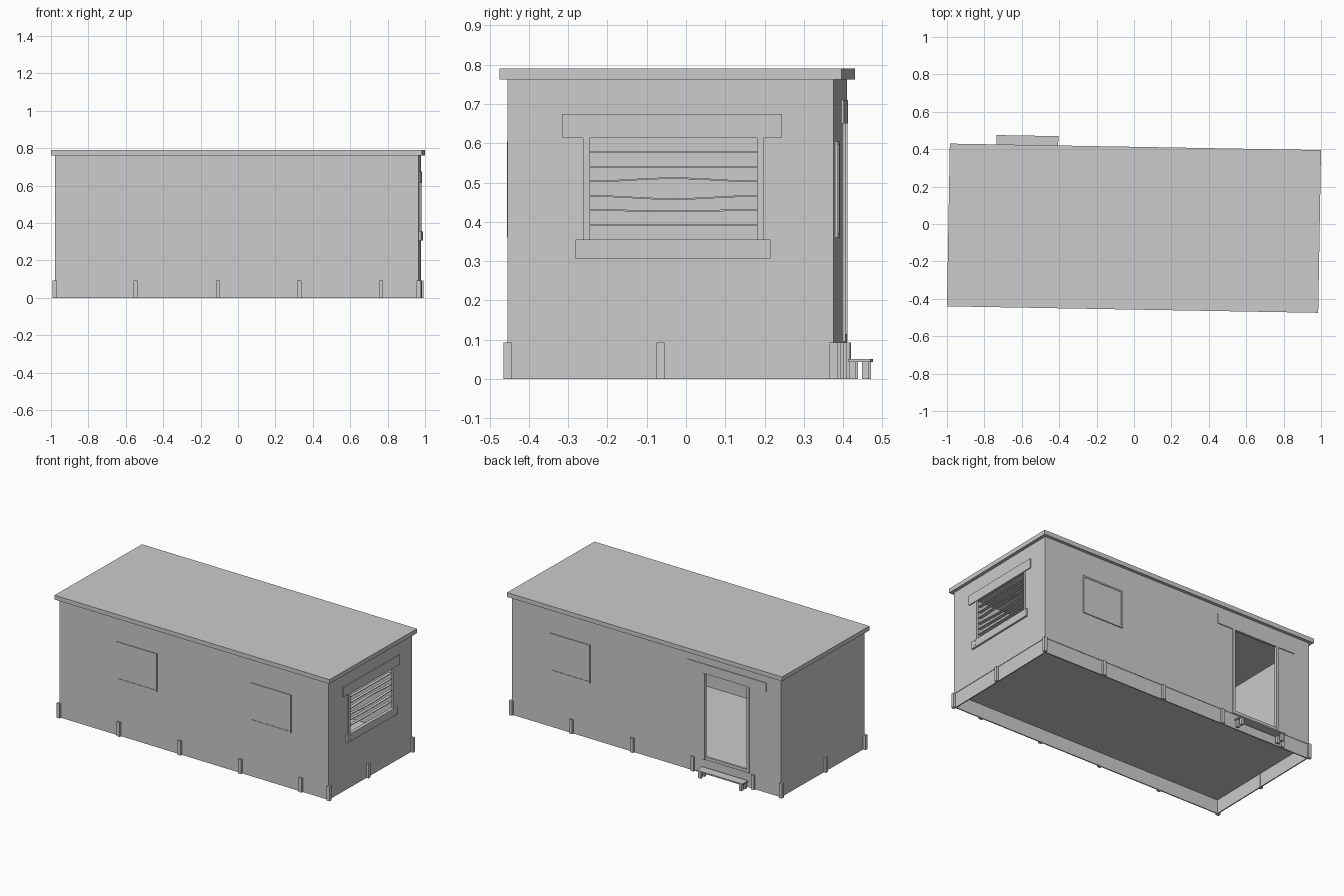
import bpy, math
from mathutils import Matrix

if "Cube" in bpy.data.objects:
    bpy.data.objects.remove(bpy.data.objects["Cube"])

# The whole cabin is turned one degree clockwise and shifted slightly forward
PLACE = Matrix.Translation((0, -0.0225, 0)) @ Matrix.Rotation(math.radians(-1), 4, 'Z')
L, W = 0.972, 0.415            # half length and half width of the walls
SKIRT, EAVE, TOP = 0.093, 0.762, 0.79


def mesh_object(name, verts, faces):
    me = bpy.data.meshes.new(name)
    me.from_pydata(verts, [], faces)
    ob = bpy.data.objects.new(name, me)
    bpy.context.collection.objects.link(ob)
    ob.matrix_world = PLACE
    return ob


def box(name, x0, x1, y0, y1, z0, z1):
    verts = [(x, y, z) for z in (z0, z1) for x, y in ((x0, y0), (x1, y0), (x1, y1), (x0, y1))]
    faces = [(3, 2, 1, 0), (4, 5, 6, 7), (0, 1, 5, 4), (1, 2, 6, 5), (2, 3, 7, 6), (3, 0, 4, 7)]
    return mesh_object(name, verts, faces)


def cutter(name, *size):
    ob = box(name, *size)
    ob.hide_render = True
    ob.display_type = 'WIRE'
    return ob


def cut(ob, *cutters):
    for c in cutters:
        m = ob.modifiers.new("cut", 'BOOLEAN')
        m.operation = 'DIFFERENCE'
        m.solver = 'EXACT'
        m.object = c


# Hollow walls with a doorway at the back and a window at the right end
T = 0.01
DX0, DX1, DZ = -0.727, -0.425, 0.65
WY0, WY1, WZ0, WZ1 = -0.205, 0.22, 0.355, 0.613
cavity = cutter("cavity_cutter", -L + T, L - T, -W + T, W - T, -0.2, 1)
doorway = cutter("doorway_cutter", DX0, DX1, W - 0.05, W + 0.05, 0.1, DZ)
opening = cutter("window_cutter", L - 0.05, L + 0.05, WY0, WY1, WZ0, WZ1)
walls = box("walls", -L, L, -W, W, SKIRT, EAVE)
cut(walls, cavity, doorway, opening)

# Skirt below the walls, floor and roof slab
S = 0.003
skirt = box("skirt", -L + S, L - S, -W + S, W - S, 0, SKIRT)
cut(skirt, cavity)
box("floor", -L + T, L - T, -W + T, W - T, 0.088, 0.098)
box("roof", -0.9925, 0.9925, -0.435, 0.435, EAVE, TOP)

# Foundation pegs around the base
xs = (-0.974, -0.54, -0.10, 0.335, 0.772, 0.974)
pegs = [(x, -W) for x in xs] + [(-x, W) for x in xs] + [(L, -0.025), (-L, -0.025)]
for i, (x, y) in enumerate(pegs):
    box(f"peg_{i}", x - 0.011, x + 0.011, y - 0.01, y + 0.01, 0, SKIRT)


# Closed windows: a thin frame around a pane, side = -1 front, 1 back
def closed_window(name, x0, x1, side):
    z0, z1, b = 0.36, 0.605, 0.01

    def strip(part, a0, a1, c0, c1, out):
        y0, y1 = sorted((side * (W - 0.002), side * (W + out)))
        box(f"{name}_{part}", a0, a1, y0, y1, c0, c1)
    strip("pane", x0 + b, x1 - b, z0 + b, z1 - b, 0.003)
    strip("frame_top", x0, x1, z1 - b, z1, 0.006)
    strip("frame_bottom", x0, x1, z0, z0 + b, 0.006)
    strip("frame_left", x0, x0 + b, z0 + b, z1 - b, 0.006)
    strip("frame_right", x1 - b, x1, z0 + b, z1 - b, 0.006)


closed_window("front_window_left", -0.555, -0.265, -1)
closed_window("front_window_right", 0.412, 0.702, -1)
closed_window("back_window", 0.405, 0.692, 1)

# Trim around the open end window
box("window_lintel", L - 0.002, L + 0.006, -0.275, 0.284, WZ1, 0.675)
box("window_sill", L - 0.002, L + 0.012, -0.242, 0.255, 0.307, WZ0)
for y, part in ((WY0 - 0.017, "front"), (WY1, "back")):
    box(f"window_jamb_{part}", L - T, L + 0.004, y, y + 0.017, WZ0, WZ1)
for i, (y, z) in enumerate([(y, z) for y in (-0.207, 0.232) for z in (0.318, 0.345)]):
    box(f"sill_nail_{i}", L + 0.011, L + 0.014, y - 0.0015, y + 0.0015, z - 0.0015, z + 0.0015)

# Blind slats, the middle ones bent apart
for i, (z, bow) in enumerate(((0.577, 0), (0.54, 0), (0.503, 0.008), (0.466, -0.008), (0.43, -0.003), (0.393, 0))):
    n = 12 if bow else 1
    verts, faces = [], []
    for k in range(n + 1):
        t = k / n
        y, h = WY0 + t * (WY1 - WY0), z + bow * math.sin(math.pi * t) ** 2
        verts += [(x, y, h + d) for x, d in ((L - 0.026, -0.002), (L - 0.006, -0.002), (L - 0.006, 0.002), (L - 0.026, 0.002))]
    for k in range(n):
        a = 4 * k
        faces += [(a + j, a + (j + 1) % 4, a + 4 + (j + 1) % 4, a + 4 + j)[::-1] for j in range(4)]
    faces += [(0, 1, 2, 3)[::1], tuple(4 * n + j for j in (3, 2, 1, 0))]
    mesh_object(f"blind_slat_{i}", verts, faces)

# Door trim and threshold
box("door_lintel", -0.865, -0.297, W - 0.002, W + 0.005, DZ, 0.71)
for x, part in ((DX0 - 0.017, "left"), (DX1, "right")):
    box(f"door_jamb_{part}", x, x + 0.017, W - T, W + 0.006, 0.095, DZ)
box("door_threshold", DX0, DX1, W - T, W + 0.004, 0.095, 0.115)

# Doorstep
box("step_board", -0.743, -0.413, 0.428, 0.485, 0.043, 0.051)
for x in (-0.735, -0.441):
    for y in (0.430, 0.463):
        box("step_leg", x, x + 0.02, y, y + 0.018, 0, 0.043)
